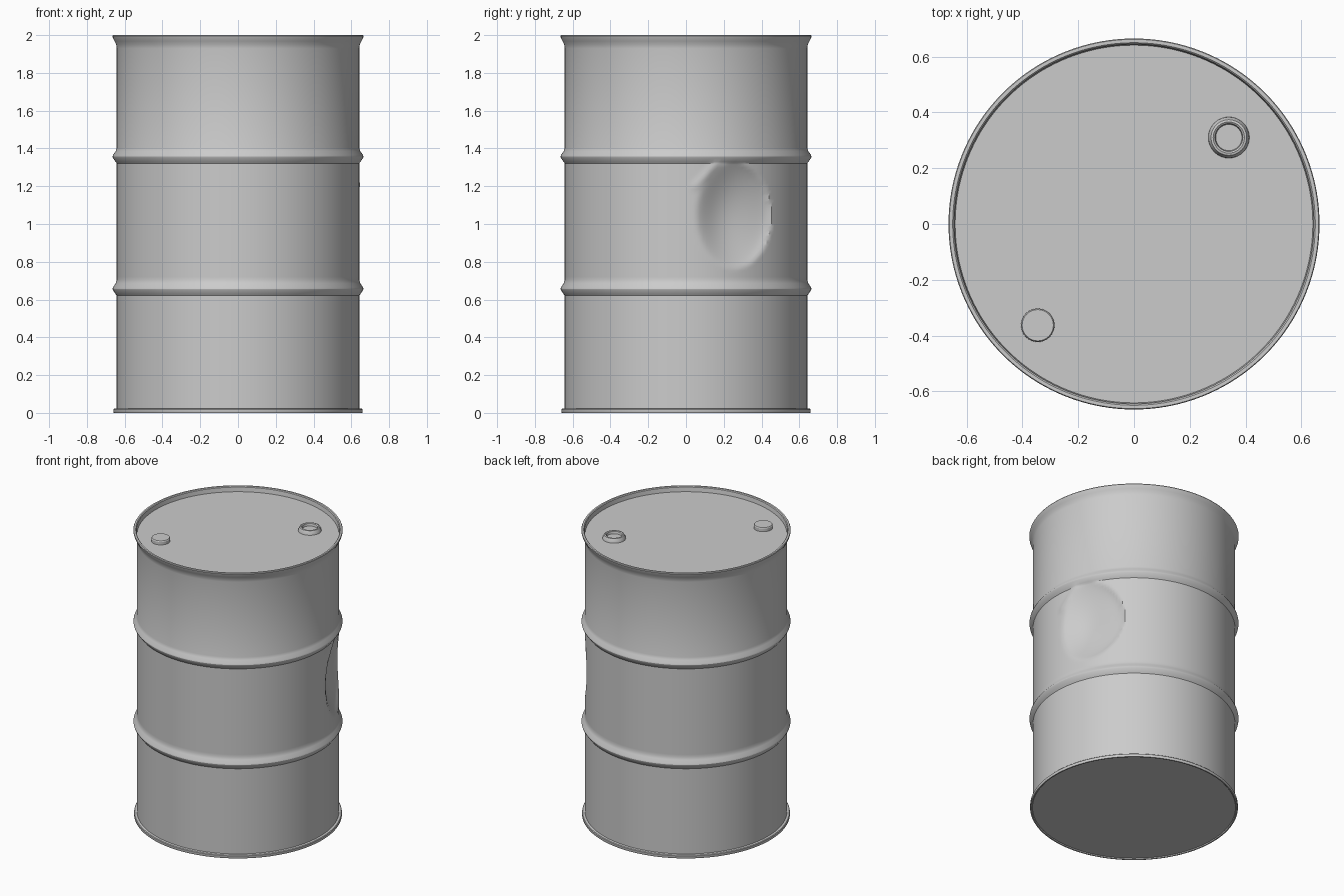
import bpy, bmesh, math
from mathutils import Vector

if "Cube" in bpy.data.objects:
    bpy.data.objects.remove(bpy.data.objects["Cube"])

steel = bpy.data.materials.new("grey_steel")
steel.use_nodes = True
grey = (0.6, 0.6, 0.6, 1)
steel.diffuse_color = grey
steel.node_tree.nodes["Principled BSDF"].inputs["Base Color"].default_value = grey


def lathe(name, profile, segments, centre=(0, 0, 0), deform=None):
    """Turn a (radius, height) profile about z, closing both ends with discs."""
    bm = bmesh.new()
    rings = []
    for r, z in profile:
        ring = []
        for i in range(segments):
            a = math.tau * i / segments
            p = Vector((r * math.cos(a), r * math.sin(a), z))
            ring.append(bm.verts.new(deform(p) if deform else p))
        rings.append(ring)
    for low, high in zip(rings, rings[1:]):
        for i in range(segments):
            j = (i + 1) % segments
            bm.faces.new((low[i], low[j], high[j], high[i]))
    bm.faces.new(rings[0][::-1])
    bm.faces.new(rings[-1])
    bmesh.ops.recalc_face_normals(bm, faces=bm.faces)
    mesh = bpy.data.meshes.new(name)
    bm.to_mesh(mesh)
    bm.free()
    mesh.materials.append(steel)
    obj = bpy.data.objects.new(name, mesh)
    obj.location = centre
    bpy.context.collection.objects.link(obj)
    bpy.ops.object.select_all(action="DESELECT")
    obj.select_set(True)
    bpy.context.view_layer.objects.active = obj
    bpy.ops.object.shade_smooth_by_angle(angle=math.radians(28))
    return obj


def dent(p):
    """Push the wall in over an oval, steep at the back edge and soft at the front."""
    if p.x < 0.3 or not 0.7 < p.z < 1.325:
        return p
    u, t = (p.y - 0.25) / 0.2, (p.z - 1.045) / 0.28
    inside = 1 - u * u - t * t
    outward = Vector((p.x, p.y, 0)).normalized()
    if inside > 0:
        return p - outward * 0.07 * inside ** (1 - 0.4 * u)
    # Small buckled crease beside the dent
    a, b = Vector((0.05, 1.2)), Vector((0.16, 1.32))
    q = Vector((p.y, p.z))
    k = max(0, min(1, (q - a).dot(b - a) / (b - a).length_squared))
    gap = (q - a.lerp(b, k)).length
    return p + outward * max(0, 0.007 - 0.25 * gap)


WALL, RIM = 0.642, 0.664


def rib(z):
    return [(WALL, z - 0.036), (0.648, z - 0.028), (RIM - 0.002, z - 0.008),
            (RIM, z), (RIM - 0.002, z + 0.008), (0.648, z + 0.028), (WALL, z + 0.046)]


# Drum: bottom seam, wall with two ribs, flared top rim and recessed lid
rows = 36
low, high = 0.72, 1.315
wall = [(WALL, low + (high - low) * i / rows) for i in range(rows + 1)]
profile = [(0.645, 0.006), (0.65, 0), (0.658, 0), (0.66, 0.004), (0.66, 0.018),
           (0.656, 0.022), (WALL, 0.024)]
profile += rib(0.657) + wall + rib(1.357)
profile += [(WALL, 1.93), (0.645, 1.95), (0.654, 1.968), (0.662, 1.985),
            (0.665, 1.995), (0.662, 2), (0.65, 2), (0.645, 1.995), (0.641, 1.965)]
lathe("drum_body", profile, 216, deform=dent)

# Small plain bung
lathe("small_bung", [(0.06, 0), (0.06, 0.022), (0.056, 0.028)], 32,
      (-0.345, -0.363, 1.964))

# Large bung: collar with a sunken plug
lathe("large_bung", [(0.074, 0), (0.072, 0.012), (0.064, 0.028), (0.056, 0.03),
                     (0.05, 0.026), (0.047, 0.01)], 32, (0.34, 0.31, 1.964))
